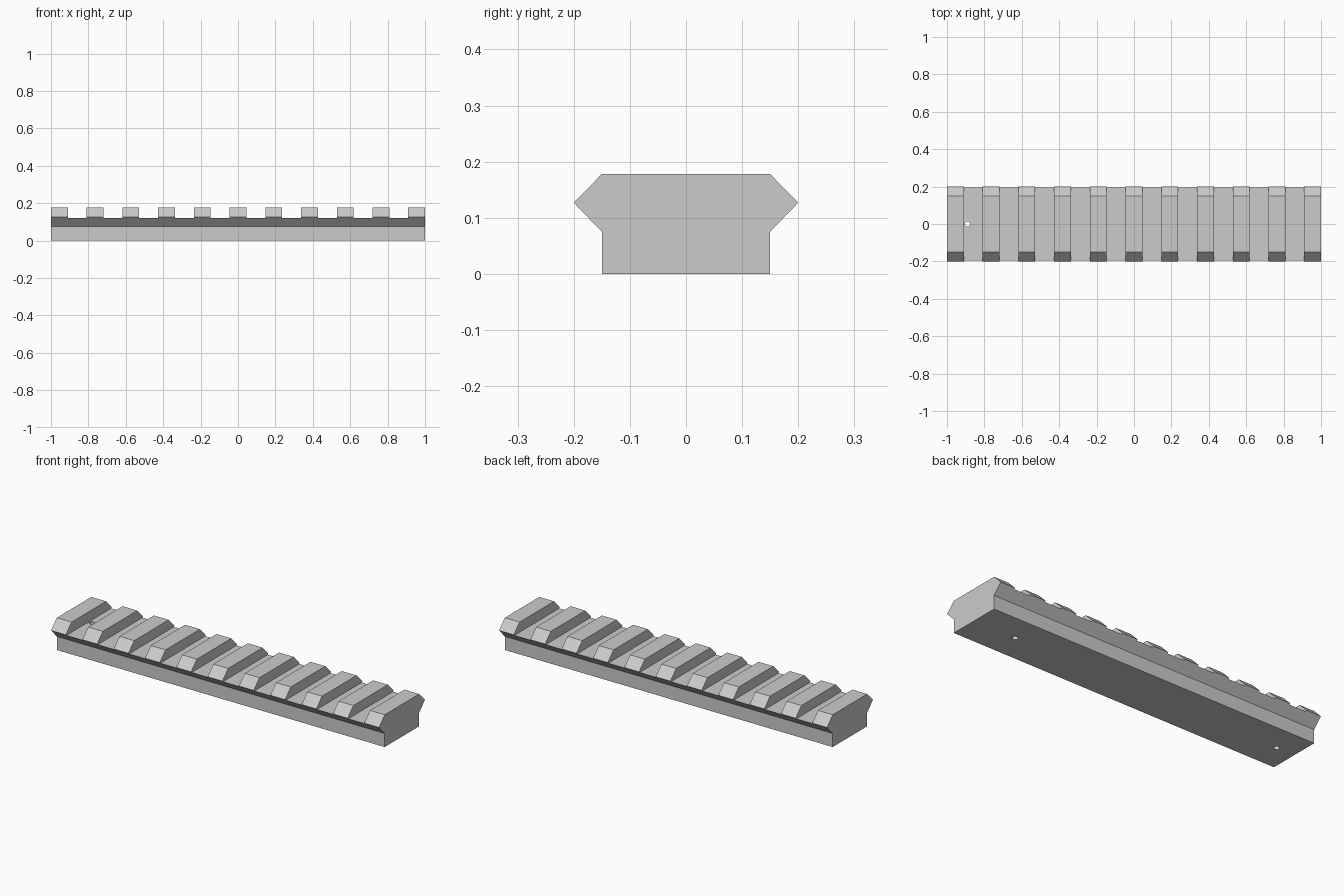
import bpy
import bmesh
from mathutils import Matrix, Vector

cube = bpy.data.objects.get("Cube")
if cube:
    bpy.data.objects.remove(cube, do_unlink=True)

TEETH, TOOTH = 11, 0.09
PITCH = (2 - TOOTH) / (TEETH - 1)
FLOOR = 0.122

grey = bpy.data.materials.new("grey metal")
grey.use_nodes = True
grey.diffuse_color = (0.6, 0.6, 0.6, 1)
grey.node_tree.nodes["Principled BSDF"].inputs["Base Color"].default_value = (0.6, 0.6, 0.6, 1)


def make_object(name, bm):
    bmesh.ops.recalc_face_normals(bm, faces=bm.faces)
    mesh = bpy.data.meshes.new(name)
    bm.to_mesh(mesh)
    bm.free()
    mesh.materials.append(grey)
    obj = bpy.data.objects.new(name, mesh)
    bpy.context.collection.objects.link(obj)
    return obj


# Rail body: the half profile is mirrored, then extruded along x
half = [(0.15, 0), (0.15, 0.075), (0.2, 0.127), (0.15, 0.178)]
profile = half + [(-y, z) for y, z in reversed(half)]
bm = bmesh.new()
end = bm.faces.new([bm.verts.new((-1, y, z)) for y, z in profile])
swept = bmesh.ops.extrude_face_region(bm, geom=[end])["geom"]
bmesh.ops.translate(bm, vec=(2, 0, 0),
                    verts=[v for v in swept if isinstance(v, bmesh.types.BMVert)])
rail = make_object("slotted_rail", bm)

# Cross slots between the teeth
bm = bmesh.new()
for i in range(TEETH - 1):
    x = -1 + TOOTH / 2 + (i + 0.5) * PITCH
    place = Matrix.Translation((x, 0, FLOOR + 0.1))
    size = Matrix.Diagonal(Vector((PITCH - TOOTH, 0.6, 0.2, 1)))
    bmesh.ops.create_cube(bm, size=1, matrix=place @ size)
slots = make_object("slot_cutter", bm)

# Screw holes: one right through a slot, one blind under a tooth
bm = bmesh.new()
for x, top in ((-0.89, 0.15), (0.743, 0.12)):
    depth = top + 0.05
    bmesh.ops.create_cone(bm, cap_ends=True, segments=12, radius1=0.015, radius2=0.015,
                          depth=depth, matrix=Matrix.Translation((x, 0, top - depth / 2)))
holes = make_object("hole_cutter", bm)

# Cut the rail, bake the result and discard the cutters
for cutter in (slots, holes):
    cutter.hide_render = True
    mod = rail.modifiers.new(cutter.name, "BOOLEAN")
    mod.operation, mod.solver, mod.object = "DIFFERENCE", "EXACT", cutter
bpy.context.view_layer.update()
baked = bpy.data.meshes.new_from_object(rail.evaluated_get(bpy.context.evaluated_depsgraph_get()))
rail.modifiers.clear()
rail.data = baked
baked.materials.clear()
baked.materials.append(grey)
for poly in baked.polygons:
    poly.material_index = 0
for cutter in (slots, holes):
    bpy.data.objects.remove(cutter, do_unlink=True)
